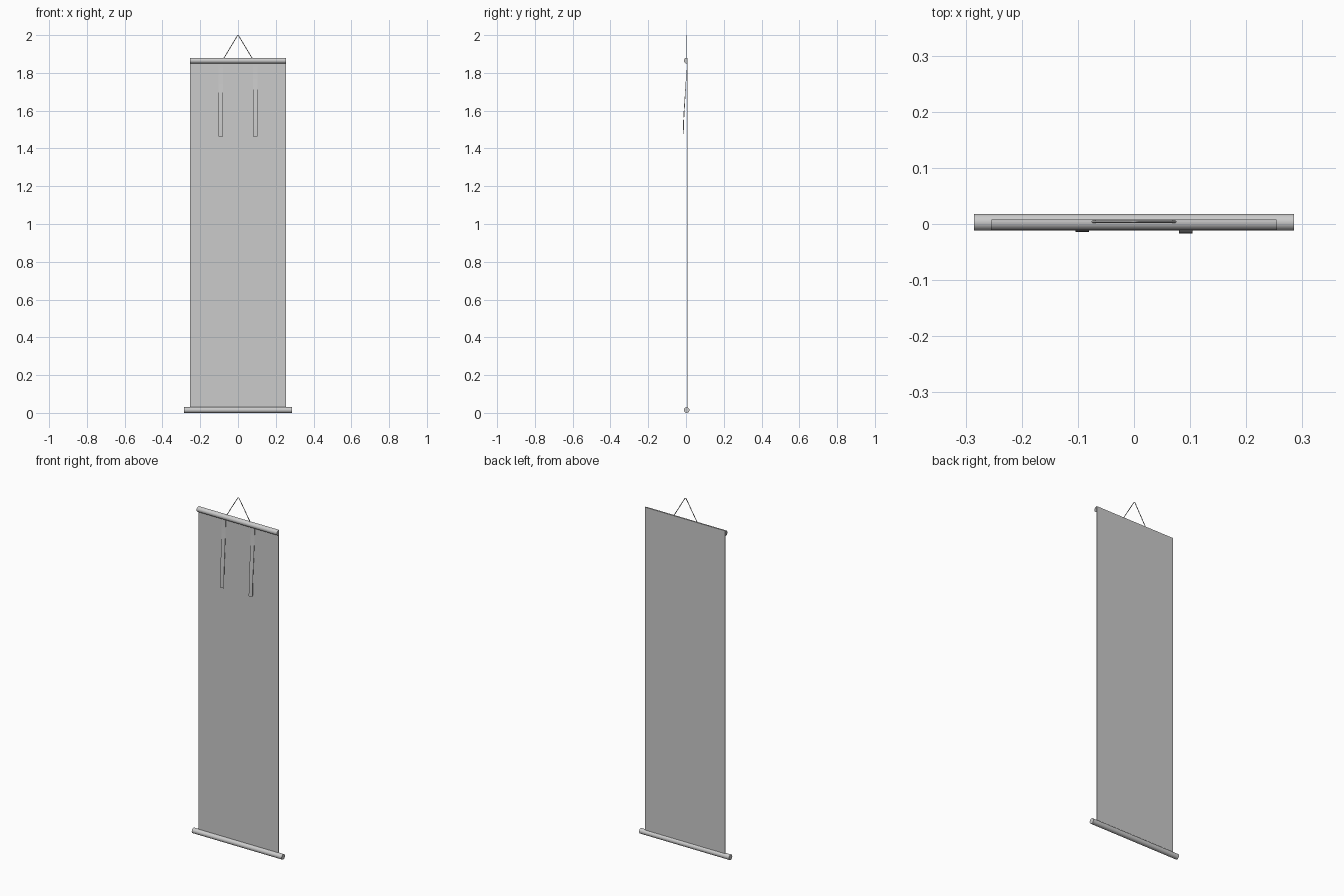
import bpy, bmesh, math
from mathutils import Vector

if "Cube" in bpy.data.objects:
    bpy.data.objects.remove(bpy.data.objects["Cube"])

def mesh_object(name, bm, smooth=True):
    bmesh.ops.recalc_face_normals(bm, faces=bm.faces)
    me = bpy.data.meshes.new(name)
    bm.to_mesh(me)
    bm.free()
    ob = bpy.data.objects.new(name, me)
    bpy.context.collection.objects.link(ob)
    if smooth:
        bpy.ops.object.select_all(action='DESELECT')
        ob.select_set(True)
        bpy.context.view_layer.objects.active = ob
        bpy.ops.object.shade_smooth_by_angle(angle=math.radians(35))
    return ob

def extrude_x(name, profile, x0, x1, smooth=True):
    """Extrude a closed (y, z) profile from x0 to x1."""
    bm = bmesh.new()
    face = bm.faces.new([bm.verts.new((x0, y, z)) for y, z in profile])
    out = bmesh.ops.extrude_face_region(bm, geom=[face])
    moved = [v for v in out['geom'] if isinstance(v, bmesh.types.BMVert)]
    bmesh.ops.translate(bm, verts=moved, vec=(x1 - x0, 0, 0))
    return mesh_object(name, bm, smooth)

def arc(cy, cz, r, a0, a1, n):
    return [(cy + r * math.cos(a0 + (a1 - a0) * i / n),
             cz + r * math.sin(a0 + (a1 - a0) * i / n)) for i in range(n + 1)]

ROD_R = 0.015

# Hanging sheet
extrude_x("scroll_sheet", [(0.004, 0.015), (0.008, 0.015), (0.008, 1.88), (0.004, 1.88)],
          -0.254, 0.254, False)

# Half-round top rod, flat against the sheet
extrude_x("top_rod", arc(0.004, 1.865, ROD_R, math.pi / 2, 3 * math.pi / 2, 16), -0.255, 0.255)

# Round bottom roller, wider than the sheet
extrude_x("bottom_roller", arc(0.003, ROD_R, ROD_R, 0, 2 * math.pi, 32)[:-1], -0.285, 0.285)

# Two loose ribbons that drift forward towards their lower ends
def ribbon(name, x, reach):
    steps, top, length, thick = 16, 1.86, 0.397, 0.002
    front = []
    for i in range(steps + 1):
        t = i / steps
        front.append((0.002 - reach * (3 * t * t - 2 * t ** 3), top - length * t))
    back = [(y + thick, z) for y, z in reversed(front)]
    extrude_x(name, front + back, x - 0.012, x + 0.012)

ribbon("left_ribbon", -0.092, 0.016)
ribbon("right_ribbon", 0.092, 0.019)

# Hanging cord: thin tube over a peg point
curve = bpy.data.curves.new("hanging_cord", 'CURVE')
curve.dimensions = '3D'
curve.bevel_depth = 0.002
curve.bevel_resolution = 2
curve.use_fill_caps = True
path = [(-0.078, 1.872), (-0.007, 1.991), (-0.003, 1.997), (0, 1.998),
        (0.003, 1.997), (0.007, 1.991), (0.078, 1.872)]
spline = curve.splines.new('POLY')
spline.points.add(len(path) - 1)
for p, (x, z) in zip(spline.points, path):
    p.co = (x, 0.004, z, 1)
bpy.context.collection.objects.link(bpy.data.objects.new("hanging_cord", curve))
